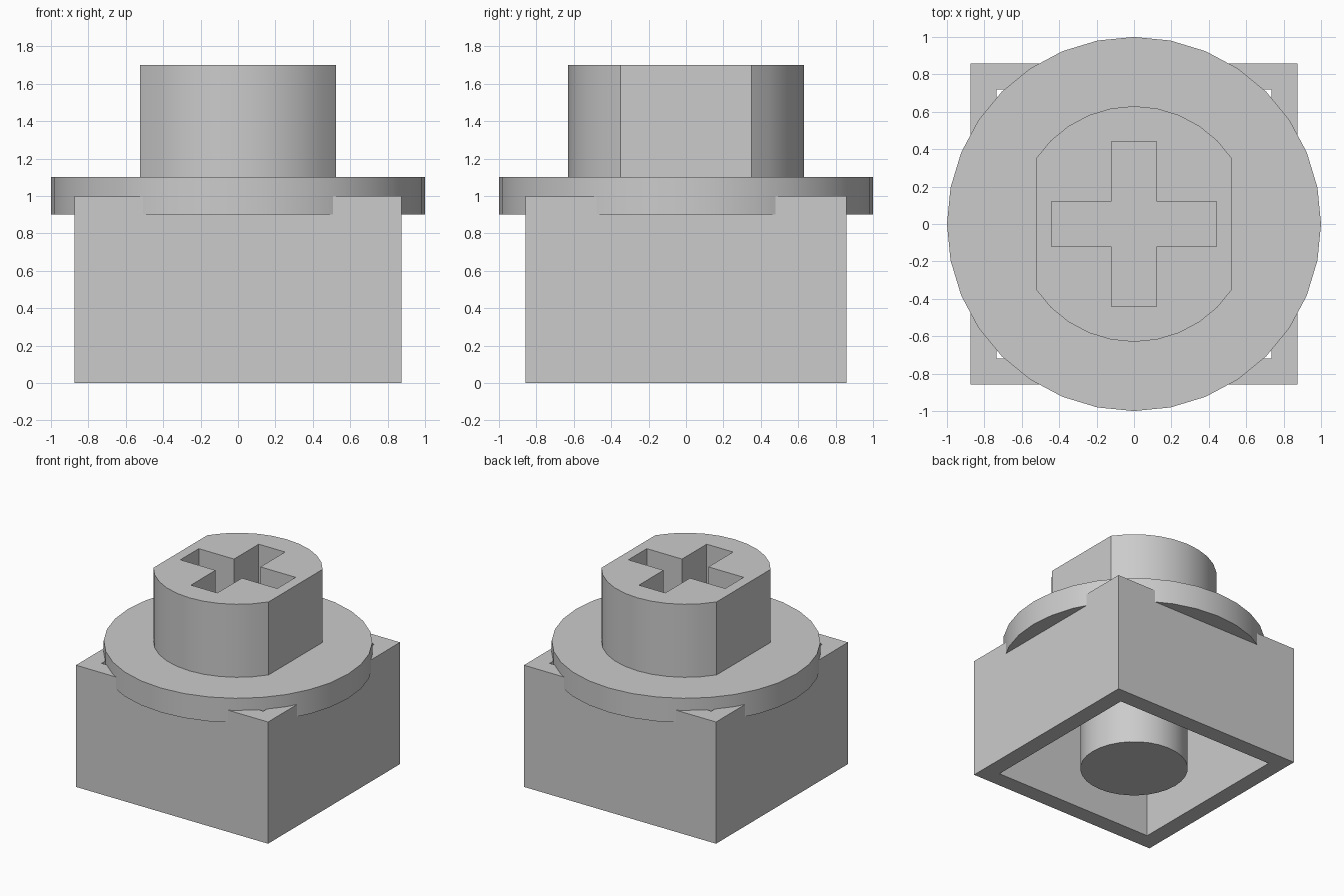
import bpy
import bmesh
from math import sin, cos, radians

if "Cube" in bpy.data.objects:
    bpy.data.objects.remove(bpy.data.objects["Cube"], do_unlink=True)

grey = bpy.data.materials.new("light_grey")
grey.use_nodes = True
colour = (0.6, 0.6, 0.6, 1)
grey.diffuse_color = colour
grey.node_tree.nodes["Principled BSDF"].inputs["Base Color"].default_value = colour

SIDES = 32


def ring(radius, keep=lambda angle: True):
    """Points of a regular polygon, leaving out angles that are not kept."""
    angles = [360 * i / SIDES for i in range(SIDES)]
    return [(radius * cos(radians(a)), radius * sin(radians(a))) for a in angles if keep(a)]


def rectangle(x, y):
    return [(-x, -y), (x, -y), (x, y), (-x, y)]


def prism(name, outline, bottom, top):
    """Upright solid with the given outline."""
    bm = bmesh.new()
    base = bm.faces.new([bm.verts.new((x, y, bottom)) for x, y in outline])
    side = bmesh.ops.extrude_face_region(bm, geom=[base])["geom"]
    verts = [v for v in side if isinstance(v, bmesh.types.BMVert)]
    bmesh.ops.translate(bm, verts=verts, vec=(0, 0, top - bottom))
    bmesh.ops.recalc_face_normals(bm, faces=bm.faces)
    mesh = bpy.data.meshes.new(name)
    bm.to_mesh(mesh)
    bm.free()
    mesh.materials.append(grey)
    obj = bpy.data.objects.new(name, mesh)
    bpy.context.collection.objects.link(obj)
    return obj


def select(obj):
    bpy.ops.object.select_all(action='DESELECT')
    obj.select_set(True)
    bpy.context.view_layer.objects.active = obj


def cut(obj, cutter):
    """Subtract the cutter, then discard it."""
    mod = obj.modifiers.new("cut", 'BOOLEAN')
    mod.operation = 'DIFFERENCE'
    mod.solver = 'EXACT'
    mod.object = cutter
    select(obj)
    bpy.ops.object.modifier_apply(modifier=mod.name)
    bpy.data.objects.remove(cutter, do_unlink=True)


# Square sleeve, open at both ends
sleeve = prism("square_sleeve", rectangle(0.873, 0.857), 0, 1)
cut(sleeve, prism("sleeve_cutter", rectangle(0.735, 0.72), -0.1, 1.1))

# Round flange and the peg hanging inside the sleeve
flange = prism("round_flange", ring(1), 0.9, 1.1)
peg = prism("inner_peg", ring(0.41), 0, 0.9)

# Post with a flat on each side and a cross-shaped socket
post = prism("flat_sided_post", ring(0.63, lambda a: abs(sin(radians(a))) > 0.5), 1.1, 1.7)
arm, half = 0.44, 0.12
cross = [(half, half), (half, arm), (-half, arm), (-half, half), (-arm, half), (-arm, -half),
         (-half, -half), (-half, -arm), (half, -arm), (half, -half), (arm, -half), (arm, half)]
cut(post, prism("socket_cutter", cross, 1.12, 1.8))

for part in (flange, peg, post):
    select(part)
    bpy.ops.object.shade_smooth_by_angle(angle=radians(25))
